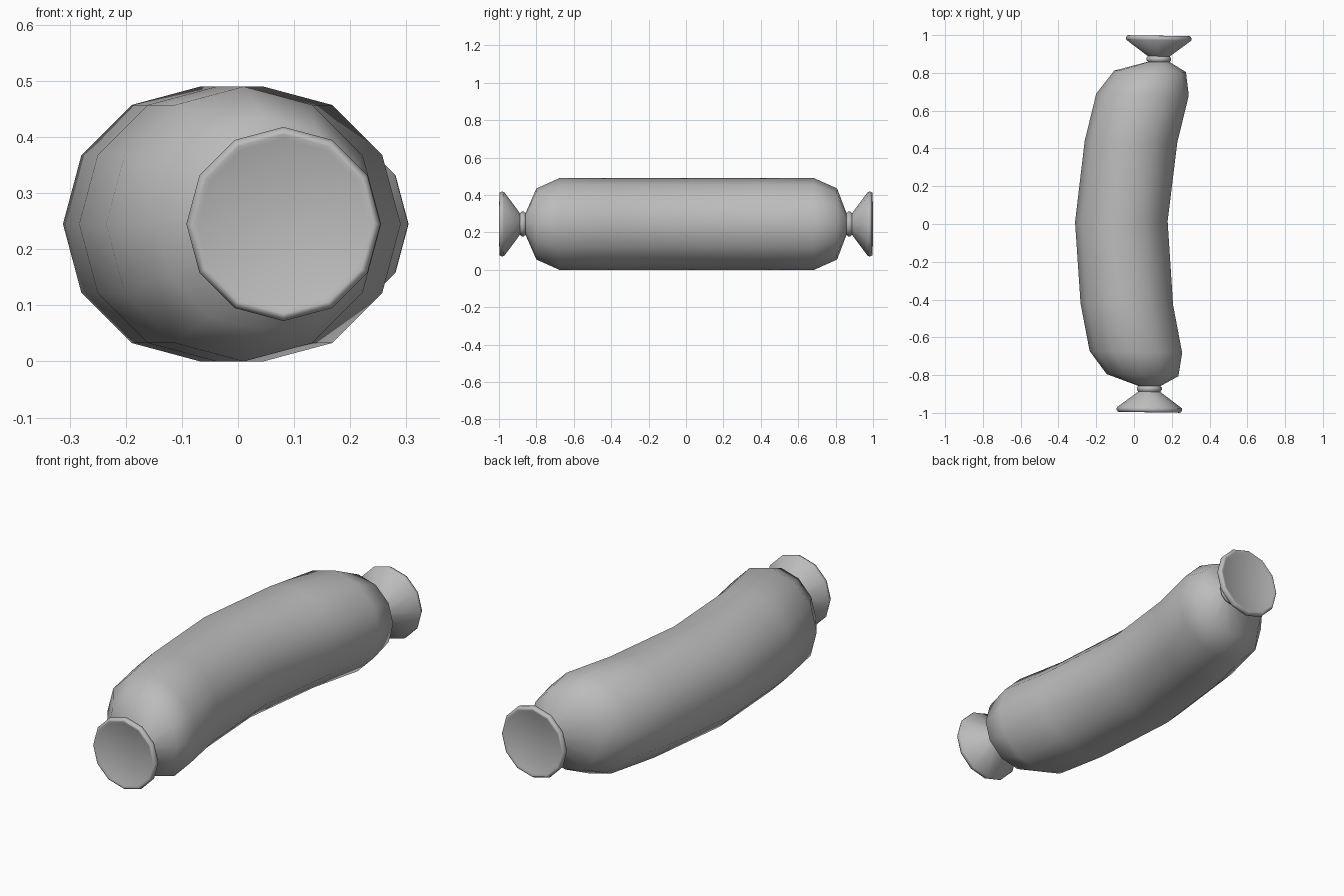
import bpy, bmesh, math
from mathutils import Vector

cube = bpy.data.objects.get("Cube")
if cube:
    bpy.data.objects.remove(cube, do_unlink=True)

SIDES = 12
HEIGHT = 0.245

casing = bpy.data.materials.new("grey_casing")
casing.use_nodes = True
colour = (0.5, 0.5, 0.5, 1)
casing.diffuse_color = colour
casing.node_tree.nodes["Principled BSDF"].inputs["Base Color"].default_value = colour


def loft(name, rings):
    """Skin 12-sided rings of (x, y, radius, y rise towards +x) and close both ends."""
    bm = bmesh.new()
    loops = []
    for x, y, r, tilt in rings:
        loop = []
        for i in range(SIDES):
            a = 2 * math.pi * i / SIDES
            dx = r * math.cos(a)
            loop.append(bm.verts.new(Vector((x + dx, y + tilt * dx, HEIGHT + r * math.sin(a)))))
        loops.append(loop)
    for a, b in zip(loops, loops[1:]):
        for i in range(SIDES):
            j = (i + 1) % SIDES
            bm.faces.new((a[i], a[j], b[j], b[i]))
    bm.faces.new(loops[0])
    bm.faces.new(loops[-1])
    bmesh.ops.recalc_face_normals(bm, faces=bm.faces)
    mesh = bpy.data.meshes.new(name)
    bm.to_mesh(mesh)
    bm.free()
    mesh.materials.append(casing)
    obj = bpy.data.objects.new(name, mesh)
    bpy.context.collection.objects.link(obj)
    bpy.ops.object.select_all(action="DESELECT")
    obj.select_set(True)
    bpy.context.view_layer.objects.active = obj
    bpy.ops.object.shade_smooth_by_angle(angle=math.radians(60))
    return obj


# Twisted end: knot, flared skirt and rolled rim, as (distance from middle, radius)
END = [(0.858, 0.058), (0.866, 0.066), (0.878, 0.066), (0.888, 0.058),
       (0.973, 0.172), (0.985, 0.173), (0.996, 0.167), (0.997, 0.160), (0.993, 0.152)]


def twisted_end(x, side, tilt):
    return [(x, side * y, r, tilt) for y, r in END]


# Curved body between the two twisted ends
body = [(0.045, -0.80, 0.19, -0.03), (0.01, -0.677, 0.245, -0.02),
        (-0.038, -0.425, 0.245, -0.02), (-0.067, 0.012, 0.245, 0.01),
        (-0.016, 0.435, 0.245, -0.02), (0.045, 0.685, 0.245, -0.02),
        (0.085, 0.808, 0.19, -0.02)]
front = twisted_end(0.081, -1, -0.015)
back = twisted_end(0.131, 1, -0.015)
loft("sausage", front[::-1] + body + back)
